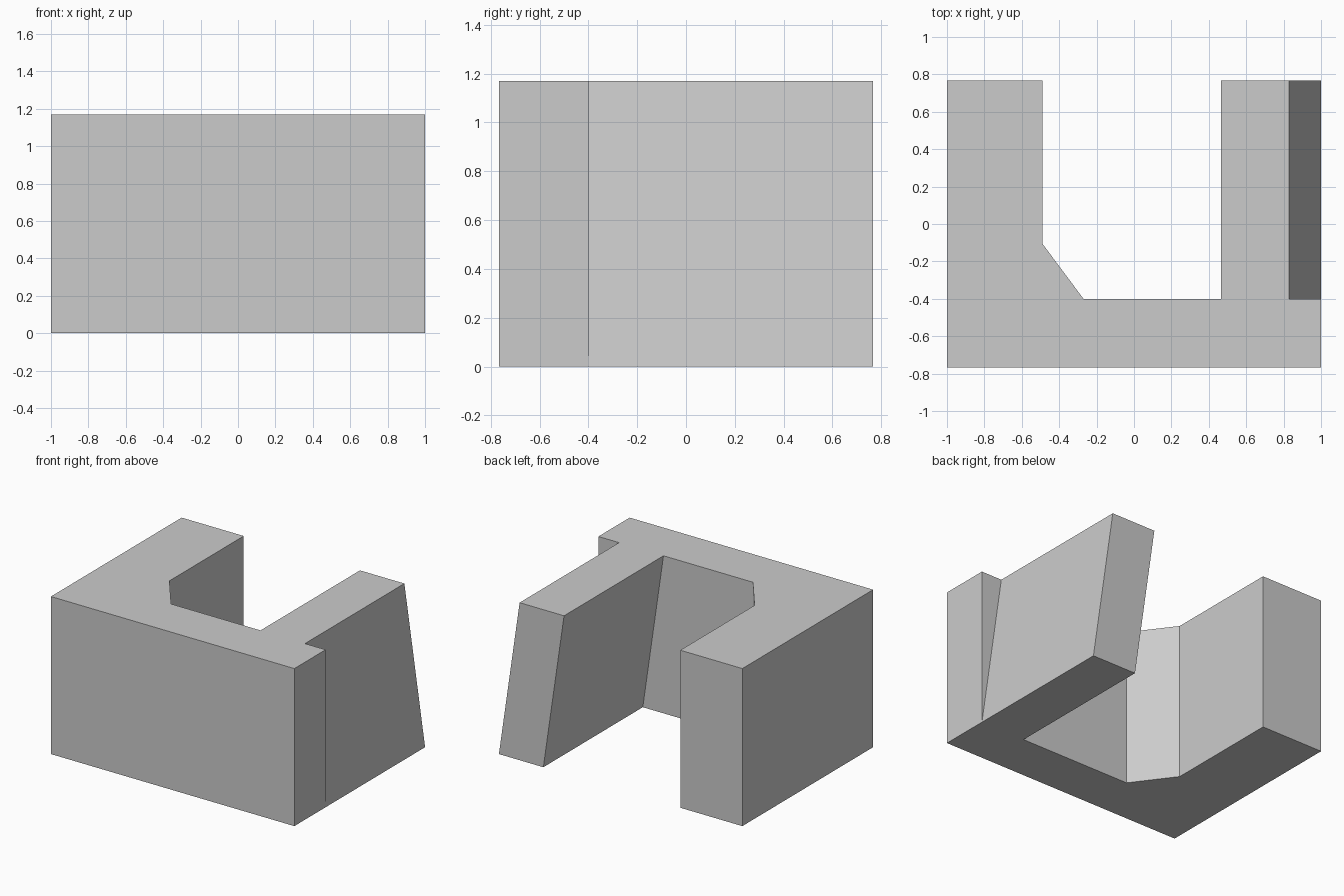
import bpy
import bmesh

cube = bpy.data.objects.get("Cube")
if cube:
    bpy.data.objects.remove(cube, do_unlink=True)

HEIGHT = 1.17
LEAN = 0.17      # outward drift of the leaning arm at its foot
BACK = 0.767
WALL = -0.4      # inner face of the front wall

# Top outline, anticlockwise: (x, y, drift of the foot in x)
outline = [
    (-1, -BACK, 0), (1, -BACK, 0), (1, WALL, 0),                   # front wall
    (1 - LEAN, WALL, LEAN), (1 - LEAN, BACK, LEAN),                # leaning arm, outside
    (0.465, BACK, LEAN), (0.465, WALL, LEAN),                      # leaning arm, inside
    (-0.27, WALL, 0), (-0.49, -0.105, 0),                          # chamfered inner corner
    (-0.49, BACK, 0), (-1, BACK, 0),                               # upright arm
]

# Loft the outline from foot to top; the step beside the leaning arm tapers away
bm = bmesh.new()
top = [bm.verts.new((x, y, HEIGHT)) for x, y, d in outline]
foot = [bm.verts.new((x + d, y, 0)) for x, y, d in outline]
bm.faces.new(top)
bm.faces.new(reversed(foot))
for i in range(len(outline)):
    j = (i + 1) % len(outline)
    bm.faces.new((foot[i], foot[j], top[j], top[i]))
bmesh.ops.remove_doubles(bm, verts=bm.verts, dist=0.0001)
bmesh.ops.recalc_face_normals(bm, faces=bm.faces)

mesh = bpy.data.meshes.new("u_shaped_block")
bm.to_mesh(mesh)
bm.free()
block = bpy.data.objects.new("u_shaped_block", mesh)
bpy.context.collection.objects.link(block)

# Plain grey material
grey = bpy.data.materials.new("light_grey")
grey.use_nodes = True
grey.diffuse_color = (0.6, 0.6, 0.6, 1)
grey.node_tree.nodes["Principled BSDF"].inputs["Base Color"].default_value = grey.diffuse_color
mesh.materials.append(grey)
